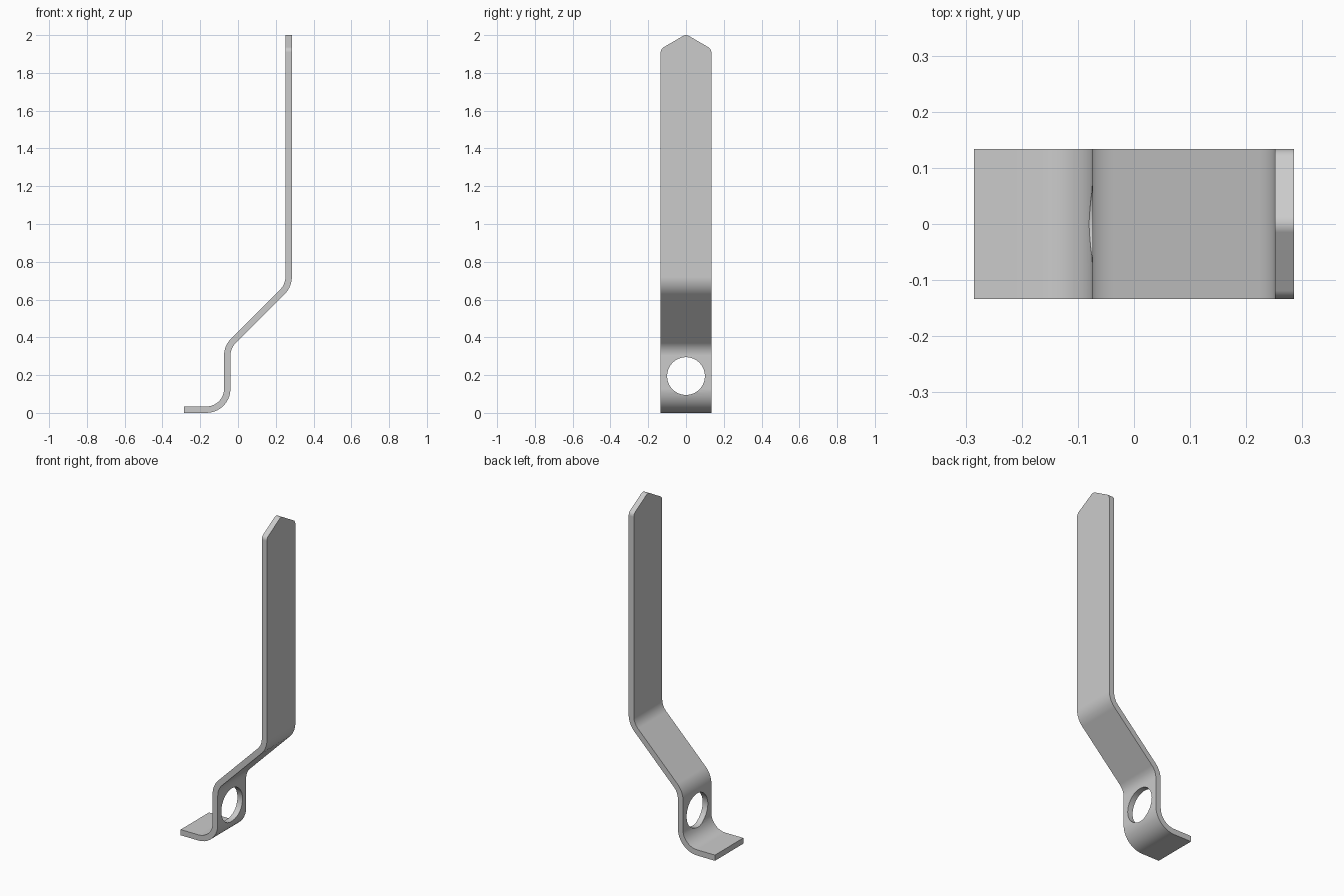
import bpy, bmesh, math
from mathutils import Vector

cube = bpy.data.objects.get("Cube")
if cube:
    bpy.data.objects.remove(cube, do_unlink=True)

INNER, OUTER = 0.093, 0.127   # bend radii on either side of the sheet
HALF_WIDTH = 0.134


def rounded(corners, steps=10):
    """Outline from (x, y, radius) corners, each filleted by its radius."""
    points = []
    for i, (x, y, radius) in enumerate(corners):
        p = Vector((x, y))
        if radius == 0:
            points.append(p)
            continue
        a = (Vector(corners[i - 1][:2]) - p).normalized()
        b = (Vector(corners[(i + 1) % len(corners)][:2]) - p).normalized()
        half = a.angle(b) / 2
        centre = p + (a + b).normalized() * radius / math.sin(half)
        start = p + a * radius / math.tan(half) - centre
        end = p + b * radius / math.tan(half) - centre
        sweep = math.pi - 2 * half
        for k in range(steps + 1):
            t = k / steps
            arm = (start * math.sin((1 - t) * sweep) + end * math.sin(t * sweep)) / math.sin(sweep)
            points.append(centre + arm)
    return points


def prism(name, outline, place, depth):
    """Extrude a flat outline; place maps (u, v, w) to a 3D position."""
    bm = bmesh.new()
    face = bm.faces.new([bm.verts.new(place(p.x, p.y, -depth)) for p in outline])
    moved = bmesh.ops.extrude_face_region(bm, geom=[face])["geom"]
    shift = Vector(place(0, 0, depth)) - Vector(place(0, 0, -depth))
    bmesh.ops.translate(bm, vec=shift, verts=[v for v in moved if isinstance(v, bmesh.types.BMVert)])
    bmesh.ops.recalc_face_normals(bm, faces=bm.faces)
    mesh = bpy.data.meshes.new(name)
    bm.to_mesh(mesh)
    bm.free()
    obj = bpy.data.objects.new(name, mesh)
    bpy.context.collection.objects.link(obj)
    return obj


# Bent sheet: foot, short upright, slanted step, long upright
side_profile = rounded([
    (-0.285, 0, 0), (-0.04, 0, OUTER), (-0.04, 0.342, INNER), (0.285, 0.667, OUTER), (0.285, 2.1, 0),
    (0.251, 2.1, 0), (0.251, 0.681, INNER), (-0.074, 0.356, OUTER), (-0.074, 0.034, INNER), (-0.285, 0.034, 0),
])
bracket = prism("bent_bracket", side_profile, lambda u, v, w: (u, w, v), 0.2)

# Strip outline with the pointed, softened tip
front_outline = rounded([
    (-HALF_WIDTH, -0.1, 0), (HALF_WIDTH, -0.1, 0),
    (HALF_WIDTH, 1.927, 0.03), (0, 2.0045, 0.03), (-HALF_WIDTH, 1.927, 0.03),
], 6)
outline_cutter = prism("outline_cutter", front_outline, lambda u, v, w: (w, u, v), 0.5)

# Round hole through the short upright
circle = [Vector((0.1 * math.cos(a), 0.195 + 0.1 * math.sin(a)))
          for a in (math.tau * i / 64 for i in range(64))]
hole_cutter = prism("hole_cutter", circle, lambda u, v, w: (w - 0.05, u, v), 0.15)

bpy.ops.object.select_all(action="DESELECT")
bpy.context.view_layer.objects.active = bracket
bracket.select_set(True)
for cutter, operation in ((outline_cutter, "INTERSECT"), (hole_cutter, "DIFFERENCE")):
    cut = bracket.modifiers.new(cutter.name, "BOOLEAN")
    cut.object, cut.operation, cut.solver = cutter, operation, "EXACT"
    bpy.ops.object.modifier_apply(modifier=cut.name)
    bpy.data.objects.remove(cutter, do_unlink=True)

# Smooth bends, crisp sheet edges, flat faces kept flat
bpy.ops.object.shade_smooth_by_angle(angle=math.radians(30))
weighted = bracket.modifiers.new("weighted_normals", "WEIGHTED_NORMAL")
weighted.keep_sharp = True

# Plain grey metal
grey = bpy.data.materials.new("light_grey")
grey.use_nodes = True
colour = (0.6, 0.6, 0.6, 1)
grey.diffuse_color = colour
grey.node_tree.nodes["Principled BSDF"].inputs["Base Color"].default_value = colour
bracket.data.materials.clear()
bracket.data.materials.append(grey)
for polygon in bracket.data.polygons:
    polygon.material_index = 0
